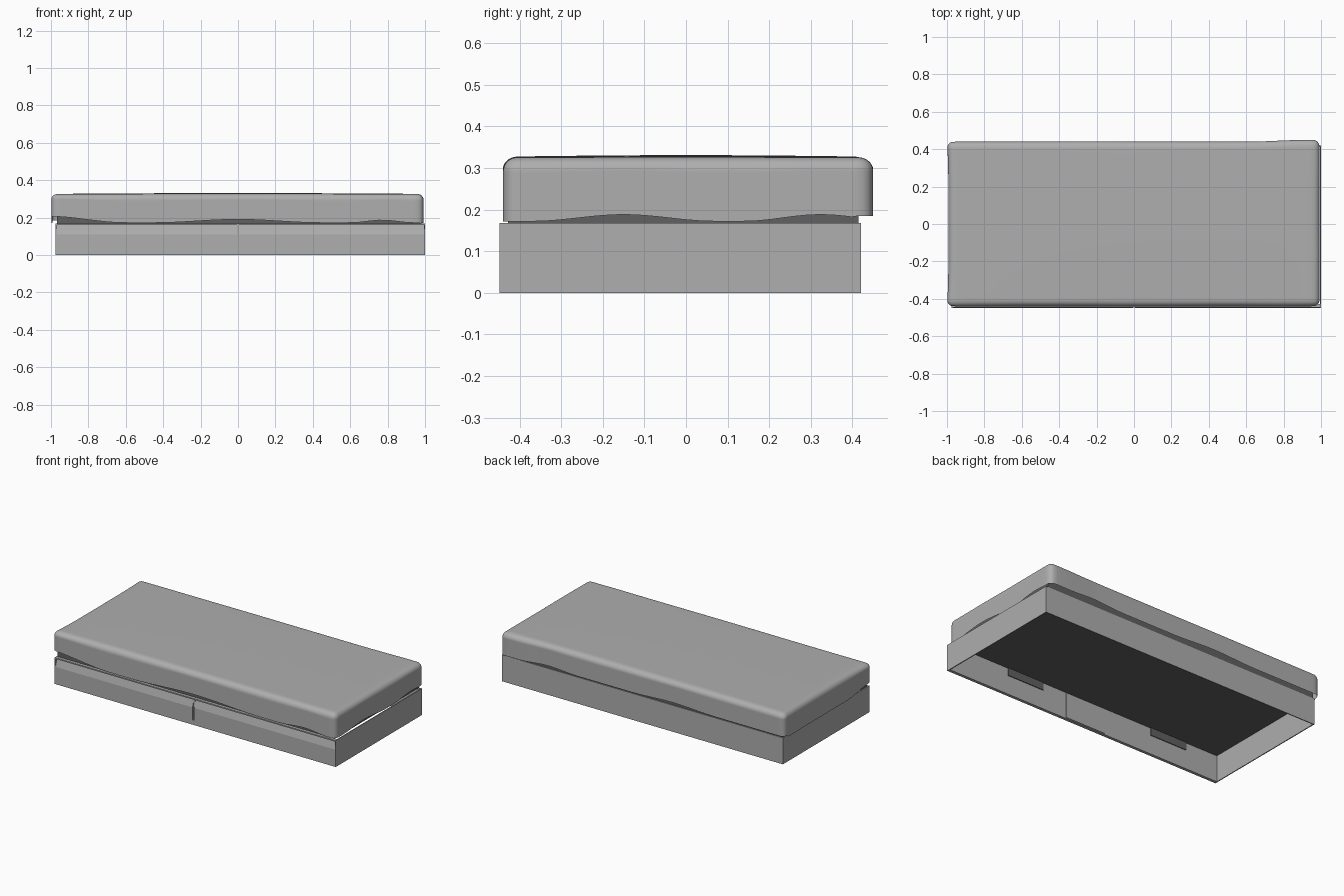
import bpy, bmesh, math
from mathutils import Vector

old = bpy.data.objects.get("Cube")
if old:
    bpy.data.objects.remove(old)


def material(name, value):
    mat = bpy.data.materials.new(name)
    mat.use_nodes = True
    tone = (value, value, value, 1)
    mat.diffuse_color = tone
    mat.node_tree.nodes["Principled BSDF"].inputs["Base Color"].default_value = tone
    return mat


grey = material("soft_grey", 0.425)
dark = material("dark_grey", 0.12)


def finish(name, bm, mat):
    bmesh.ops.recalc_face_normals(bm, faces=bm.faces)
    mesh = bpy.data.meshes.new(name)
    bm.to_mesh(mesh)
    bm.free()
    mesh.materials.append(mat)
    obj = bpy.data.objects.new(name, mesh)
    bpy.context.collection.objects.link(obj)
    return obj


def box(name, low, high, mat=grey):
    low, high = Vector(low), Vector(high)
    bm = bmesh.new()
    bmesh.ops.create_cube(bm, size=1)
    for v in bm.verts:
        v.co = (low + high) / 2 + v.co * (high - low)
    return finish(name, bm, mat)


def extrude_x(name, profile, x0, x1):
    bm = bmesh.new()
    ends = [[bm.verts.new((x, y, z)) for y, z in profile] for x in (x0, x1)]
    for ring in ends:
        bm.faces.new(ring)
    n = len(profile)
    for i in range(n):
        j = (i + 1) % n
        bm.faces.new((ends[0][i], ends[0][j], ends[1][j], ends[1][i]))
    return finish(name, bm, grey)


# Base: thin boards, open underneath
left, right, front, back, top, t = 1.0, -0.975, -0.448, 0.42, 0.168, 0.006
inner_front = front + 0.02
box("left_board", (left - t, front, 0), (left, back, top))
box("right_board", (right, front, 0), (right + t, back, top))
box("back_board", (right, back - t, 0), (left, back, top))
box("front_plinth", (right, front + 0.001, 0), (left, inner_front, 0.03))
box("front_top_rail", (right, front + 0.001, 0.16), (left, inner_front, top))
box("centre_divider", (-0.006, front + 0.008, 0.03), (0.006, inner_front, 0.16))
box("centre_backing", (-0.14, inner_front, 0.005), (0.14, inner_front + 0.004, 0.165))

# Drawer fronts with a sloping finger grip along the top
drawer = [(front, 0.03), (front, 0.11), (front + 0.014, 0.16), (inner_front, 0.16), (inner_front, 0.03)]
extrude_x("right_drawer_front", drawer, right + t, -0.006)
extrude_x("left_drawer_front", drawer, 0.006, left - t)

# Dark platform under the mattress, with two tabs behind the drawers
box("platform", (right + t, inner_front, top), (left - 0.02, back - 0.005, 0.225), dark)
for side, x in (("left", 0.44), ("right", -0.61)):
    box(side + "_platform_tab", (x - 0.13, inner_front, 0.12), (x + 0.13, inner_front + 0.005, top), dark)


# Mattress: rounded on top, straight sides ending in a wavy hem
def bump(v, centre, half):
    d = (v - centre) / half
    return math.cos(d * math.pi / 2) ** 2 if abs(d) < 1 else 0


half, radius = Vector((0.992, 0.44, 0.077)), 0.035
core = half - Vector((radius,) * 3)
bm = bmesh.new()
bmesh.ops.create_cube(bm, size=2)
bmesh.ops.subdivide_edges(bm, edges=bm.edges[:], cuts=39, use_grid_fill=True)
underside = [f for f in bm.faces if f.calc_center_median().z < -0.999]
bmesh.ops.delete(bm, geom=underside, context='FACES')
for v in bm.verts:
    p = Vector([math.sin(c * math.pi / 2) * h for c, h in zip(v.co, half)])
    floor = (-core.x, -core.y, -half.z)
    inner = Vector([max(f, min(c, a)) for f, a, c in zip(floor, p, core)])
    if (p - inner).length > 1e-6:
        p = inner + (p - inner).normalized() * radius
    x, y, z = p
    low = max(0, min(1, 0.5 - z / (2 * half.z)))
    # arches in the hem along each side
    lift = 0
    if y < -core.y:
        lift = 0.018 * bump(x, 0, 0.45) + 0.014 * bump(x, 0.77, 0.17)
    elif y > core.y:
        lift = 0.013 + 0.012 * bump(x, 0.66, 0.2) + 0.012 * bump(x, -0.22, 0.3)
    if x > core.x:
        lift = max(lift, 0.016 * bump(y, -0.15, 0.22), 0.016 * bump(y, 0.32, 0.18))
    z += low * (lift + 0.034 * bump(x, -1, 0.4) * bump(y, -0.44, 0.25))
    # fuller back left corner, waisted right end, gently crowned top
    y += 0.01 * bump(x, 0.94, 0.35) * max(0, y / half.y) ** 4
    if x < -0.8:
        x -= 0.008 * (y / half.y) ** 4
    z += (1 - low) * 0.005 * math.cos(x * 1.5) * math.cos(y * 3)
    v.co = (x, y, z + 0.172 + half.z)
mattress = finish("mattress", bm, grey)

bpy.ops.object.select_all(action='DESELECT')
mattress.select_set(True)
bpy.context.view_layer.objects.active = mattress
bpy.ops.object.shade_smooth_by_angle(angle=math.radians(50))
